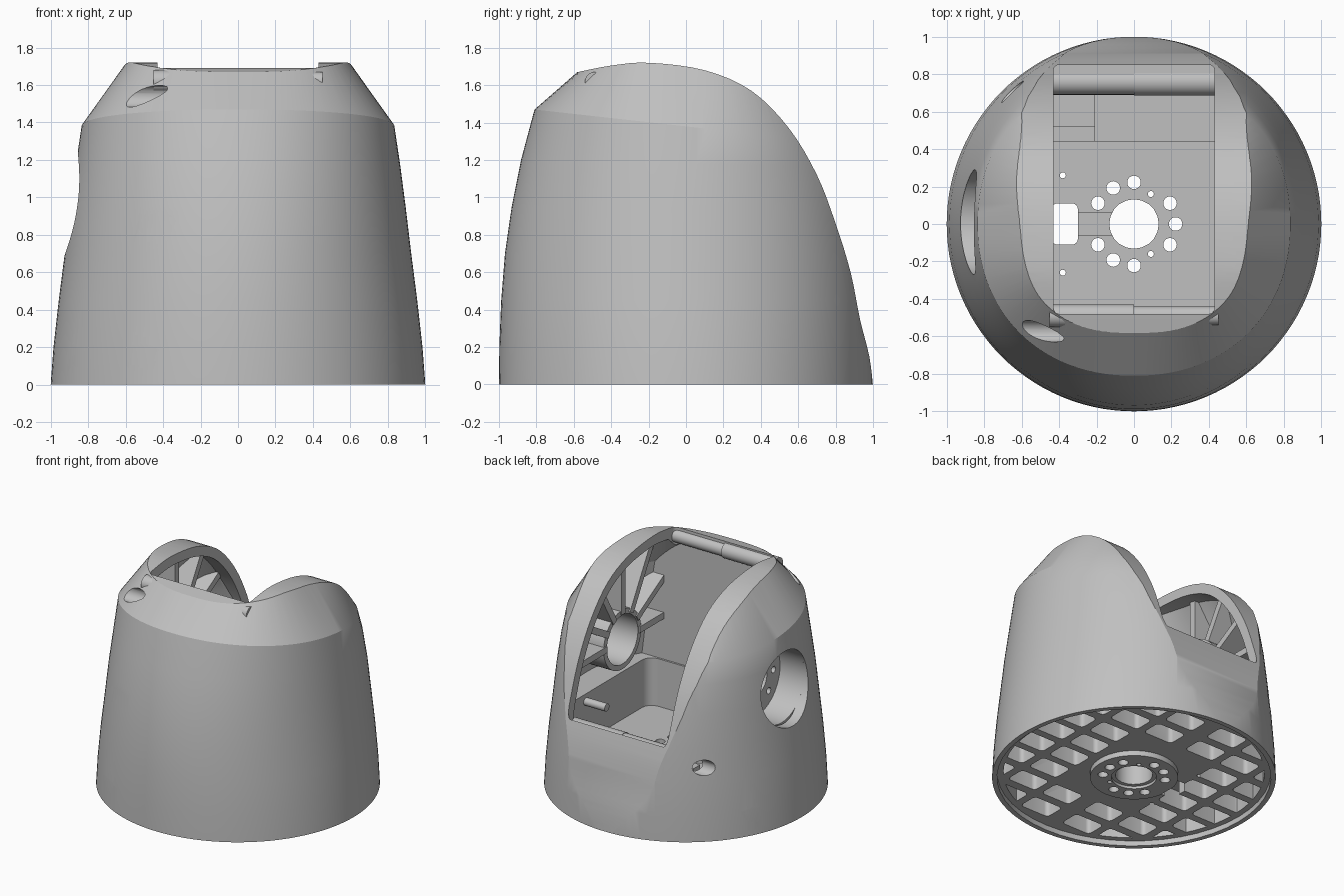
import bpy, bmesh, math
from mathutils import Matrix, Vector

cube = bpy.data.objects.get("Cube")
if cube:
    bpy.data.objects.remove(cube, do_unlink=True)

grey = bpy.data.materials.new("light grey")
grey.use_nodes = True
COLOUR = (0.53, 0.53, 0.53, 1)
grey.diffuse_color = COLOUR
grey.node_tree.nodes["Principled BSDF"].inputs["Base Color"].default_value = COLOUR


def finish(name, bm):
    bmesh.ops.recalc_face_normals(bm, faces=bm.faces)
    mesh = bpy.data.meshes.new(name)
    bm.to_mesh(mesh)
    bm.free()
    mesh.materials.append(grey)
    ob = bpy.data.objects.new(name, mesh)
    bpy.context.collection.objects.link(ob)
    return ob


def box(name, x, y, z, corner=0):
    """Box from (min, max) pairs, with optional rounded upright edges."""
    bm = bmesh.new()
    bmesh.ops.create_cube(bm, size=1)
    for v in bm.verts:
        v.co = [p[0] + (c + 0.5) * (p[1] - p[0]) for p, c in zip((x, y, z), v.co)]
    if corner:
        upright = [e for e in bm.edges if abs(e.verts[0].co.z - e.verts[1].co.z) > 1e-4]
        bmesh.ops.bevel(bm, geom=upright, offset=corner, segments=4, profile=0.5, affect='EDGES')
    return finish(name, bm)


def rod(name, axis, centre, start, end, r, sides=32):
    """Cylinder along x or z; centre gives the other two coordinates."""
    bm = bmesh.new()
    bmesh.ops.create_cone(bm, cap_ends=True, segments=sides, radius1=r, radius2=r, depth=end - start)
    mid = (start + end) / 2
    if axis == 'x':
        m = Matrix.Translation((mid, *centre)) @ Matrix.Rotation(math.pi / 2, 4, 'Y')
    else:
        m = Matrix.Translation((*centre, mid))
    bm.transform(m)
    return finish(name, bm)


def boolean(ob, mode, *others):
    for other in others:
        mod = ob.modifiers.new("cut", 'BOOLEAN')
        mod.operation, mod.object, mod.solver = mode, other, 'EXACT'
        bpy.context.view_layer.objects.active = ob
        bpy.ops.object.modifier_apply(modifier=mod.name)
        bpy.data.objects.remove(other, do_unlink=True)
    return ob


def cut(ob, *others):
    return boolean(ob, 'DIFFERENCE', *others)


def clip(ob, *others):
    return boolean(ob, 'INTERSECT', *others)


def pipe(name, axis, centre, start, end, outer, inner):
    return cut(rod(name, axis, centre, start, end, outer, 48),
               rod("bore", axis, centre, start - 0.1, end + 0.1, inner, 48))


def spline(points, steps=4):
    """Smooth curve through the points."""
    out = []
    pts = [Vector(p) for p in points]
    for i in range(len(pts) - 1):
        a, b, c, d = pts[max(i - 1, 0)], pts[i], pts[i + 1], pts[min(i + 2, len(pts) - 1)]
        for s in range(steps):
            t = s / steps
            out.append(0.5 * (2 * b + (c - a) * t + (2 * a - 5 * b + 4 * c - d) * t**2
                              + (3 * b - a - 3 * c + d) * t**3))
    return out + [pts[-1]]


# Stacked sections: height, x radius, y radius, squareness, forward tilt
SECTIONS = [(0, 1, 1, 2, 0), (0.2, 0.985, 0.998, 2, 0), (0.45, 0.957, 0.988, 2, 0),
            (0.7, 0.925, 0.968, 2, 0), (0.95, 0.895, 0.932, 2.03, 0),
            (1.2, 0.865, 0.882, 2.06, 0.02), (1.47, 0.835, 0.81, 2.15, 0.09),
            (1.75, 0.575, 0.49, 3, 0)]
# Side outline of the rounded top, from the back foot to the front brow
ARCH = [(1.0, -0.01), (0.98, 0.15), (0.93, 0.35), (0.88, 0.6), (0.8, 0.86), (0.7, 1.12),
        (0.55, 1.37), (0.35, 1.57), (0.1, 1.68), (-0.2, 1.72), (-0.4, 1.705), (-0.58, 1.67)]


def shell(name, wide=1.0, tall=1.0, sides=112):
    """Tapered body with its top trimmed by the arch."""
    bm = bmesh.new()
    rings = []
    for z, rx, ry, n, tilt in SECTIONS:
        ring = []
        for i in range(sides):
            a = 2 * math.pi * i / sides
            c, s = math.cos(a), math.sin(a)
            x = math.copysign(abs(c) ** (2 / n), c)
            y = math.copysign(abs(s) ** (2 / n), s)
            ring.append(bm.verts.new((x * rx * wide, y * ry * wide, (z - tilt * (y + 1)) * tall)))
        rings.append(ring)
    for lo, hi in zip(rings, rings[1:]):
        for i in range(sides):
            j = (i + 1) % sides
            bm.faces.new((lo[i], lo[j], hi[j], hi[i]))
    bm.faces.new(rings[0])
    bm.faces.new(rings[-1])
    body = finish(name, bm)
    bm = bmesh.new()
    outline = spline(ARCH) + [Vector(p) for p in ((-1.3, 1.55), (-1.3, -0.01))]
    face = bm.faces.new([bm.verts.new((-1.2, p.x * wide, p.y * tall)) for p in outline])
    grown = bmesh.ops.extrude_face_region(bm, geom=[face])["geom"]
    bmesh.ops.translate(bm, vec=(2.4, 0, 0), verts=[g for g in grown if isinstance(g, bmesh.types.BMVert)])
    return clip(body, finish("arch", bm))


FLOOR = 0.26
PIVOT = (0.01, 0.97)

# Solid body with the screw holes and pivot opening drilled from the right side
housing = shell("housing")
for y, z, depth in ((-0.572, 1.54, -0.31), (-0.827, 0.853, -0.26), (-0.847, 0.163, -0.32),
                    (-0.443, 0.163, -0.72), (0.447, 0.163, -0.72), (0.707, 0.557, -0.47)):
    cut(housing, rod("screw_cutter", 'x', (y, z), -1.23, depth, 0.058, 24))
cut(housing, rod("pivot_cutter", 'x', PIVOT, -1.2, -0.5, 0.28, 64))

# Hollow: narrow tub below, wide chamber above, open slot along top and back
tub = clip(shell("tub", 0.92, 0.955), box("limit", (-0.65, 0.65), (-0.47, 0.8), (FLOOR, 0.75), 0.08))
chamber = clip(shell("chamber", 0.92, 0.955), box("limit", (-0.9, 0.9), (-0.485, 0.85), (0.63, 2)))
cut(housing, tub, chamber, box("slot", (-0.43, 0.43), (-0.48, 0.85), (0.66, 2), 0.03))

# Underside: recess around a central flange, then a grid of pockets
cut(housing, pipe("recess", 'z', (0, 0), -0.1, 0.04, 0.965, 0.31))
for x in (-0.81, -0.5, -0.19, 0.19, 0.5, 0.81):
    for y in (-0.79, -0.56, -0.33, -0.11, 0.11, 0.33, 0.56, 0.79):
        if 0.44 < math.hypot(x, y) < 0.99:
            pocket = box("pocket", (x - 0.125, x + 0.125), (y - 0.08, y + 0.08), (-0.05, 0.18), 0.03)
            cut(housing, clip(pocket, rod("limit", 'z', (0, 0), -0.1, 0.3, 0.92, 64)))
cut(housing, pipe("groove", 'z', (0, 0), -0.1, 0.02, 0.16, 0.1))

# Floor: central bore, bolt circle, cable notch and channel
drills = [(0, 0, 0.132)]
for k in range(12):
    a = k * math.pi / 6
    if k in (0, 1, 3, 4, 5, 7, 8, 9, 11):
        drills.append((0.222 * math.cos(a), 0.222 * math.sin(a), 0.036))
for s in (-1, 1):
    drills += [(0.09, 0.16 * s, 0.016), (-0.38, 0.26 * s, 0.016)]
for x, y, r in drills:
    cut(housing, rod("drill", 'z', (x, y), -0.2, 0.4, r, 20))
cut(housing, box("notch", (-0.44, -0.3), (-0.11, 0.11), (-0.1, 0.4), 0.03),
    box("channel", (-0.32, -0.1), (-0.06, 0.06), (0.21, 0.4)))

parts = [housing]

# Spokes fanning out from the pivot inside each side wall
for side, word, hub in ((1, "left", 0.2), (-1, "right", 0.29)):
    for k in range(7):
        a = math.radians(k * 30)
        spoke = box(f"{word}_spoke_{k + 1}", (0.53, 0.86) if side > 0 else (-0.86, -0.53),
                    (hub, 1.1), (-0.025, 0.025))
        spoke.data.transform(Matrix.Translation((0, *PIVOT)) @ Matrix.Rotation(a, 4, 'X'))
        parts.append(clip(spoke, shell("limit", 0.96, 0.975)))

# Pivot tube on the left, open cup on the right
parts.append(pipe("left_pivot_tube", 'x', PIVOT, 0.54, 0.83, 0.23, 0.19))
parts.append(pipe("right_pivot_cup", 'x', PIVOT, -0.83, -0.5, 0.31, 0.28))
plate = pipe("right_pivot_plate", 'x', PIVOT, -0.62, -0.58, 0.29, 0.12)
for k in range(8):
    a = k * math.pi / 4
    cut(plate, rod("drill", 'x', (PIVOT[0] + 0.2 * math.cos(a), PIVOT[1] + 0.2 * math.sin(a)),
                   -0.7, -0.5, 0.025, 16))
parts.append(plate)

# Rear ledge, rounded lips and a small post
parts.append(box("rear_ledge", (-0.21, 0.43), (0.44, 0.7), (FLOOR - 0.02, 0.45)))
parts.append(box("rear_step", (-0.43, -0.2), (0.44, 0.52), (FLOOR - 0.02, 0.42)))
parts.append(rod("rear_lip_left", 'x', (0.76, 0.6), 0, 0.44, 0.075))
parts.append(rod("rear_lip_right", 'x', (0.76, 0.6), -0.44, 0, 0.07))
parts.append(rod("front_lip_left", 'x', (-0.49, 1.62), 0, 0.45, 0.05))
parts.append(rod("front_lip_right", 'x', (-0.49, 1.62), -0.45, 0, 0.06))
parts.append(rod("cable_post", 'x', (0.3, 0.57), 0.47, 0.68, 0.03, 16))

for ob in bpy.context.selected_objects:
    ob.select_set(False)
for ob in parts:
    ob.select_set(True)
bpy.context.view_layer.objects.active = housing
bpy.ops.object.shade_smooth_by_angle(angle=math.radians(25))
